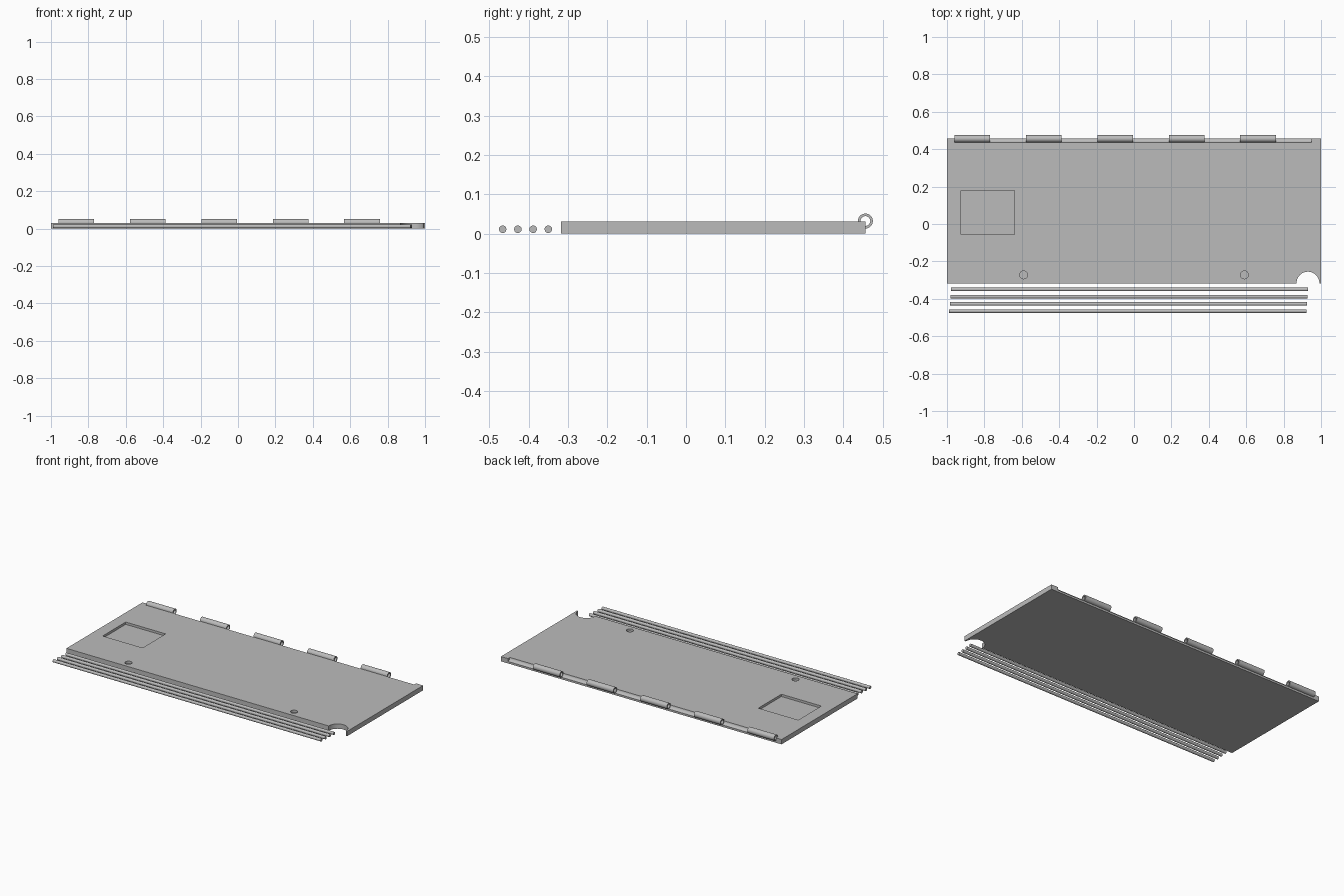
import bpy
import math

if "Cube" in bpy.data.objects:
    bpy.data.objects.remove(bpy.data.objects["Cube"])

grey = bpy.data.materials.new("plain_grey")
grey.diffuse_color = (0.5, 0.5, 0.5, 1)
grey.use_nodes = True
grey.node_tree.nodes["Principled BSDF"].inputs["Base Color"].default_value = grey.diffuse_color


def box(name, lo, hi):
    bpy.ops.mesh.primitive_cube_add(size=1, location=[(a + b) / 2 for a, b in zip(lo, hi)])
    ob = bpy.context.object
    ob.name = name
    ob.scale = [b - a for a, b in zip(lo, hi)]
    bpy.ops.object.transform_apply(location=False, rotation=False, scale=True)
    ob.data.materials.append(grey)
    return ob


def cylinder(name, radius, depth, loc, along_x=False, sides=32):
    rot = (0, math.pi / 2, 0) if along_x else (0, 0, 0)
    bpy.ops.mesh.primitive_cylinder_add(vertices=sides, radius=radius, depth=depth,
                                        location=loc, rotation=rot)
    ob = bpy.context.object
    ob.name = name
    ob.data.materials.append(grey)
    return ob


def cut(target, cutter):
    mod = target.modifiers.new("cut", 'BOOLEAN')
    mod.operation = 'DIFFERENCE'
    mod.solver = 'EXACT'
    mod.object = cutter
    bpy.context.view_layer.objects.active = target
    bpy.ops.object.modifier_apply(modifier=mod.name)
    bpy.data.objects.remove(cutter)


def smooth(ob):
    bpy.ops.object.select_all(action='DESELECT')
    ob.select_set(True)
    bpy.context.view_layer.objects.active = ob
    bpy.ops.object.shade_smooth_by_angle(angle=math.radians(30))


# Flat panel
TOP, BACK = 0.031, 0.456
panel = box("panel", (-1, -0.318, 0), (1, BACK, TOP))

# Corner notch, shallow rectangular pocket, two blind holes
cut(panel, cylinder("notch_cutter", 0.061, 0.2, (0.93, -0.316, 0.015), sides=48))
cut(panel, box("pocket_cutter", (-0.925, -0.057, 0.016), (-0.64, 0.178, 0.1)))
for x in (-0.59, 0.59):
    cut(panel, cylinder("hole_cutter", 0.021, 0.1, (x, -0.272, 0.066)))

# Rounded groove along the back edge for the hinge
cut(panel, cylinder("groove_cutter", 0.0195, 1.91, (-0.005, BACK, TOP + 0.001), True, 48))
smooth(panel)

# Hollow hinge knuckles
for i in range(5):
    loc = (-0.865 + 0.382 * i, BACK, TOP + 0.001)
    knuckle = cylinder("hinge_knuckle", 0.019, 0.19, loc, True)
    cut(knuckle, cylinder("bore_cutter", 0.0125, 0.3, loc, True))
    smooth(knuckle)

# Loose rods in front
for i in range(4):
    rod = cylinder("rod", 0.0095, 1.91, (-0.024 - 0.003 * i, -0.35 - 0.0387 * i, 0.0112), True)
    smooth(rod)
